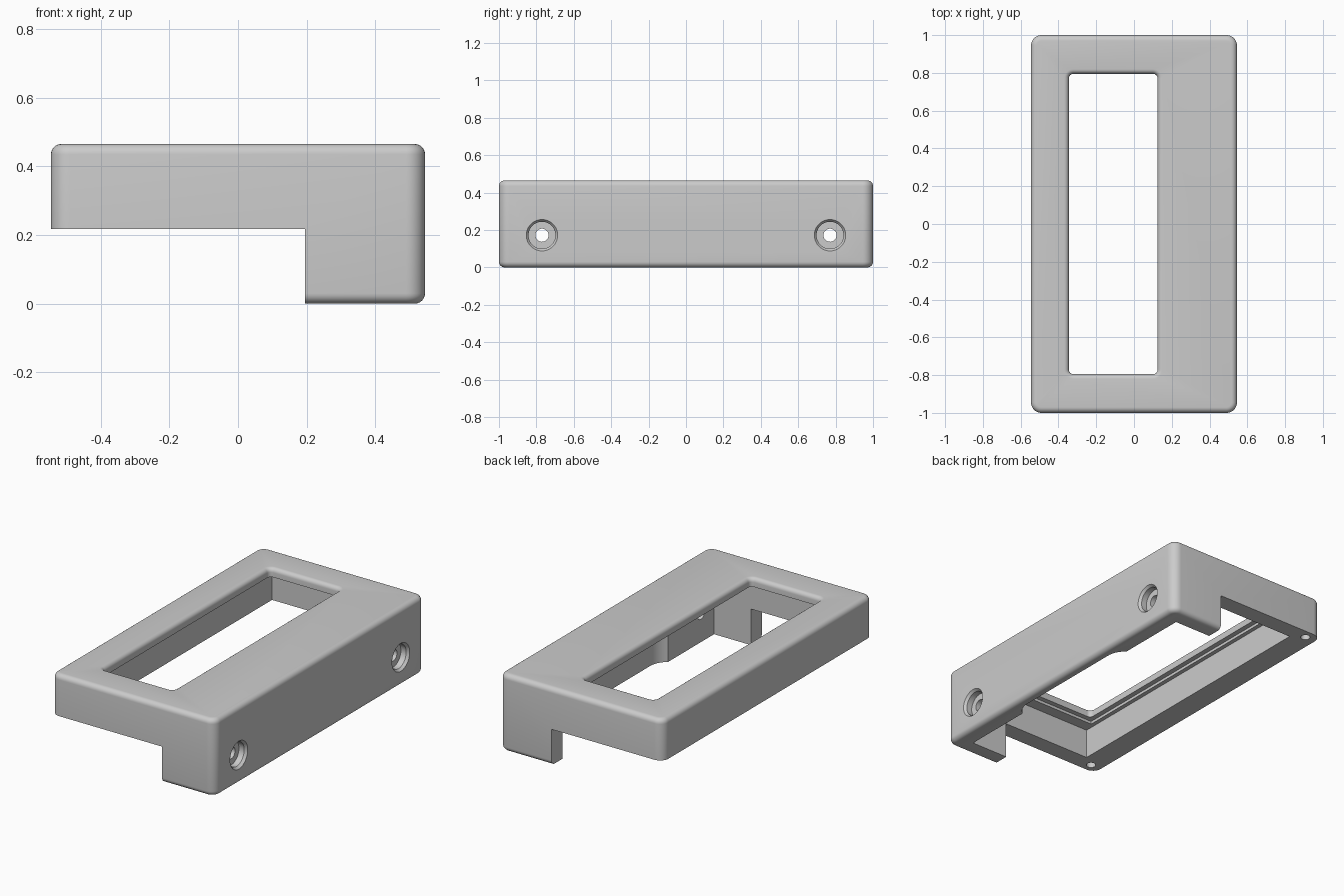
import bpy
import bmesh
from math import sin, cos, pi, sqrt, radians

cube = bpy.data.objects.get("Cube")
if cube:
    bpy.data.objects.remove(cube, do_unlink=True)

grey = bpy.data.materials.new("plain grey")
grey.use_nodes = True
colour = (0.6, 0.6, 0.6, 1)
grey.diffuse_color = colour
grey.node_tree.nodes["Principled BSDF"].inputs["Base Color"].default_value = colour


def loft(name, rings):
    """Closed solid skinned through rings of equal point count."""
    bm = bmesh.new()
    loops = [[bm.verts.new(p) for p in ring] for ring in rings]
    n = len(loops[0])
    for a, b in zip(loops, loops[1:]):
        for i in range(n):
            j = (i + 1) % n
            bm.faces.new((a[i], a[j], b[j], b[i]))
    bm.faces.new(loops[0][::-1])
    bm.faces.new(loops[-1])
    bmesh.ops.recalc_face_normals(bm, faces=bm.faces)
    mesh = bpy.data.meshes.new(name)
    bm.to_mesh(mesh)
    bm.free()
    obj = bpy.data.objects.new(name, mesh)
    bpy.context.collection.objects.link(obj)
    mesh.materials.append(grey)
    return obj


def rounded_rect(x0, x1, y0, y1, r, z, steps=8):
    pts = []
    corners = ((x1 - r, y1 - r), (x0 + r, y1 - r), (x0 + r, y0 + r), (x1 - r, y0 + r))
    for k, (cx, cy) in enumerate(corners):
        for s in range(steps + 1):
            a = (k + s / steps) * pi / 2
            pts.append((cx + r * cos(a), cy + r * sin(a), z))
    return pts


def circle(r, along, c1, c2, axis, n=40):
    pts = []
    for i in range(n):
        u, v = c1 + r * cos(2 * pi * i / n), c2 + r * sin(2 * pi * i / n)
        pts.append((along, u, v) if axis == "x" else (u, v, along))
    return pts


def box(name, x0, x1, y0, y1, z0, z1):
    return loft(name, [[(x0, y0, z), (x1, y0, z), (x1, y1, z), (x0, y1, z)]
                       for z in (z0, z1)])


X, Y, H = 0.545, 1.0, 0.465
RIM_Z = 0.217
EDGE = 0.03

# Outer body with rounded corners and edges
quarter = [i / 6 * pi / 2 for i in range(7)]
levels = [(EDGE * (1 - sin(a)), EDGE * (1 - cos(a))) for a in quarter]
levels += [(i, H - z) for i, z in reversed(levels)]
body = loft("cover_frame", [rounded_rect(-X + i, X - i, -Y + i, Y - i, 0.055 - i, z)
                            for i, z in levels])

cutters = []

# Step under the overhanging side
cutters.append(box("step_cut", -1, 0.195, -2, 2, -1, RIM_Z))

# Inner cavity: thin long wall in the middle, thicker pads at the screws
R, THIN, PAD, WALL_Y = 0.12, 0.49, 0.44, 0.895
reach = sqrt(R ** 2 - (R - (THIN - PAD)) ** 2)
curve = [(THIN - R + sqrt(R ** 2 - t ** 2), 0.36 + t)
         for t in (reach * i / 8 for i in range(9))]
half = curve + [(PAD, WALL_Y), (-0.4, WALL_Y)]
outline = half + [(x, -y) for x, y in reversed(half)]
cutters.append(loft("cavity_cut", [[(x, y, z) for x, y in outline] for z in (-0.2, 0.395)]))

# Shallow panel seat around the window
cutters.append(box("seat_cut", -0.375, 0.155, -0.825, 0.825, 0.3, 0.412))

# Window with a rounded upper lip
LIP = 0.025
lip = [(0, 0.3)] + [(LIP * (1 - cos(a)), H - LIP + LIP * sin(a)) for a in quarter]
lip.append((LIP, H + 0.1))
cutters.append(loft("window_cut", [
    rounded_rect(-0.345 - o, 0.125 + o, -0.795 - o, 0.795 + o, 0.025 + o, z)
    for o, z in lip]))

for side in (-1, 1):
    # Counterbored screw holes through the long wall
    steps = ((0.035, 0.3), (0.035, 0.495), (0.072, 0.495), (0.072, 0.53),
             (0.084, X), (0.084, 0.6))
    cutters.append(loft("screw_cut", [circle(r, x, side * 0.77, 0.172, "x")
                                      for r, x in steps]))
    # Blind pin holes in the rim corners
    cutters.append(loft("pin_cut", [circle(0.027, z, -0.475, side * 0.945, "z", 24)
                                    for z in (0.1, 0.32)]))

# Carve the body, then drop the cutters
bpy.context.view_layer.objects.active = body
for cutter in cutters:
    mod = body.modifiers.new(cutter.name, "BOOLEAN")
    mod.operation = "DIFFERENCE"
    mod.solver = "EXACT"
    mod.object = cutter
    bpy.ops.object.modifier_apply(modifier=mod.name)
    bpy.data.objects.remove(cutter, do_unlink=True)

bpy.ops.object.select_all(action="DESELECT")
body.select_set(True)
bpy.ops.object.shade_smooth_by_angle(angle=radians(30))
